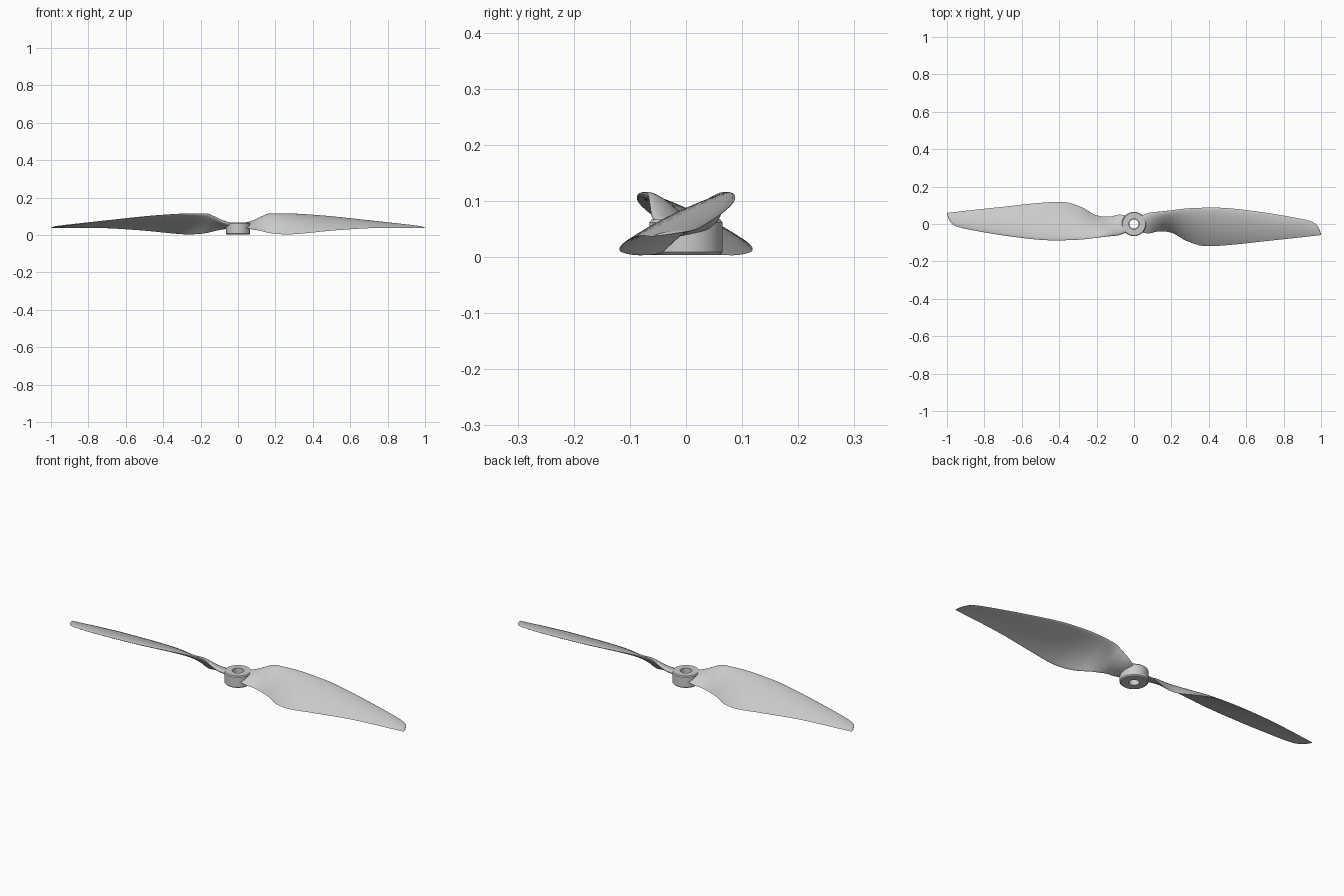
import bpy
import bmesh
import math

old = bpy.data.objects.get("Cube")
if old:
    bpy.data.objects.remove(old, do_unlink=True)

grey = bpy.data.materials.new("light_grey_plastic")
grey.use_nodes = True
colour = (0.6, 0.6, 0.6, 1)
grey.diffuse_color = colour
grey.node_tree.nodes["Principled BSDF"].inputs["Base Color"].default_value = colour


def finish(name, bm, angle):
    """Turn a bmesh into a named, shaded object."""
    bmesh.ops.recalc_face_normals(bm, faces=bm.faces)
    mesh = bpy.data.meshes.new(name)
    bm.to_mesh(mesh)
    bm.free()
    mesh.materials.append(grey)
    obj = bpy.data.objects.new(name, mesh)
    bpy.context.collection.objects.link(obj)
    bpy.ops.object.select_all(action="DESELECT")
    obj.select_set(True)
    bpy.context.view_layer.objects.active = obj
    bpy.ops.object.shade_smooth_by_angle(angle=math.radians(angle))
    return obj


# Blade stations: x, high edge (y, z), low edge (y, z), thickness
STATIONS = [
    (.04, .045, .06, -.045, .036, .024),
    (.08, .06, .074, -.05, .03, .024),
    (.12, .064, .095, -.041, .022, .022),
    (.16, .068, .113, -.039, .012, .02),
    (.21, .075, .115, -.05, .005, .018),
    (.28, .083, .114, -.09, .003, .018),
    (.37, .087, .109, -.117, .01, .017),
    (.5, .085, .098, -.113, .023, .016),
    (.7, .061, .076, -.092, .036, .012),
    (.86, .034, .058, -.075, .038, .009),
    (.94, .016, .049, -.066, .037, .007),
    (.975, -.003, .045, -.062, .037, .005),
    (.992, -.03, .041, -.06, .037, .004),
    (1, -.052, .038, -.059, .037, .002),
]


def resample(rows, steps):
    """Smooth cubic interpolation through the stations along x."""
    def slope(i, k):
        a, b = rows[max(i - 1, 0)], rows[min(i + 1, len(rows) - 1)]
        return (b[k] - a[k]) / (b[0] - a[0])

    out = []
    for i in range(len(rows) - 1):
        a, b = rows[i], rows[i + 1]
        h = b[0] - a[0]
        for s in range(steps):
            t = s / steps
            row = [a[0] + h * t]
            for k in range(1, len(a)):
                row.append((2 * t**3 - 3 * t**2 + 1) * a[k]
                           + (t**3 - 2 * t**2 + t) * h * slope(i, k)
                           + (3 * t**2 - 2 * t**3) * b[k]
                           + (t**3 - t**2) * h * slope(i + 1, k))
            out.append(row)
    return out + [list(rows[-1])]


def airfoil(x, hy, hz, ly, lz, thick, n=14):
    """Closed cambered section between the high and low edges."""
    dy, dz = ly - hy, lz - hz
    chord = math.hypot(dy, dz)
    ny, nz = dz / chord, -dy / chord
    camber = 0.05 * chord * min(1, max(0, (x - .05) / .15))
    points = []
    for i in range(2 * n):
        a = math.pi * i / n
        u = (1 - math.cos(a)) / 2
        half = thick * (1.48 * math.sqrt(u) - .63 * u - 1.76 * u**2
                        + 1.42 * u**3 - .48 * u**4)
        off = camber * 4 * u * (1 - u) + (half if i <= n else -half)
        points.append((x, hy + dy * u + ny * off, hz + dz * u + nz * off))
    return points


def blade(name, turn):
    bm = bmesh.new()
    rings = [[bm.verts.new(p) for p in airfoil(*row)]
             for row in resample(STATIONS, 4)]
    for a, b in zip(rings, rings[1:]):
        for i in range(len(a)):
            j = (i + 1) % len(a)
            bm.faces.new((a[i], a[j], b[j], b[i]))
    bm.faces.new(rings[0])
    bm.faces.new(rings[-1])
    obj = finish(name, bm, 50)
    obj.rotation_euler.z = turn


blade("left_blade", 0)
blade("right_blade", math.pi)

# Hub: lathed ring with softened rims and a slightly tapered bore
profile = [(.024, .004), (.06, .004), (.065, .009), (.065, .062),
           (.061, .067), (.028, .067), (.028, .03), (.024, .03)]
SIDES = 64
bm = bmesh.new()
rings = []
for s in range(SIDES):
    a = 2 * math.pi * s / SIDES
    rings.append([bm.verts.new((r * math.cos(a), r * math.sin(a), z))
                  for r, z in profile])
for s in range(SIDES):
    a, b = rings[s], rings[(s + 1) % SIDES]
    for i in range(len(profile)):
        j = (i + 1) % len(profile)
        bm.faces.new((a[i], b[i], b[j], a[j]))
finish("hub", bm, 35)
